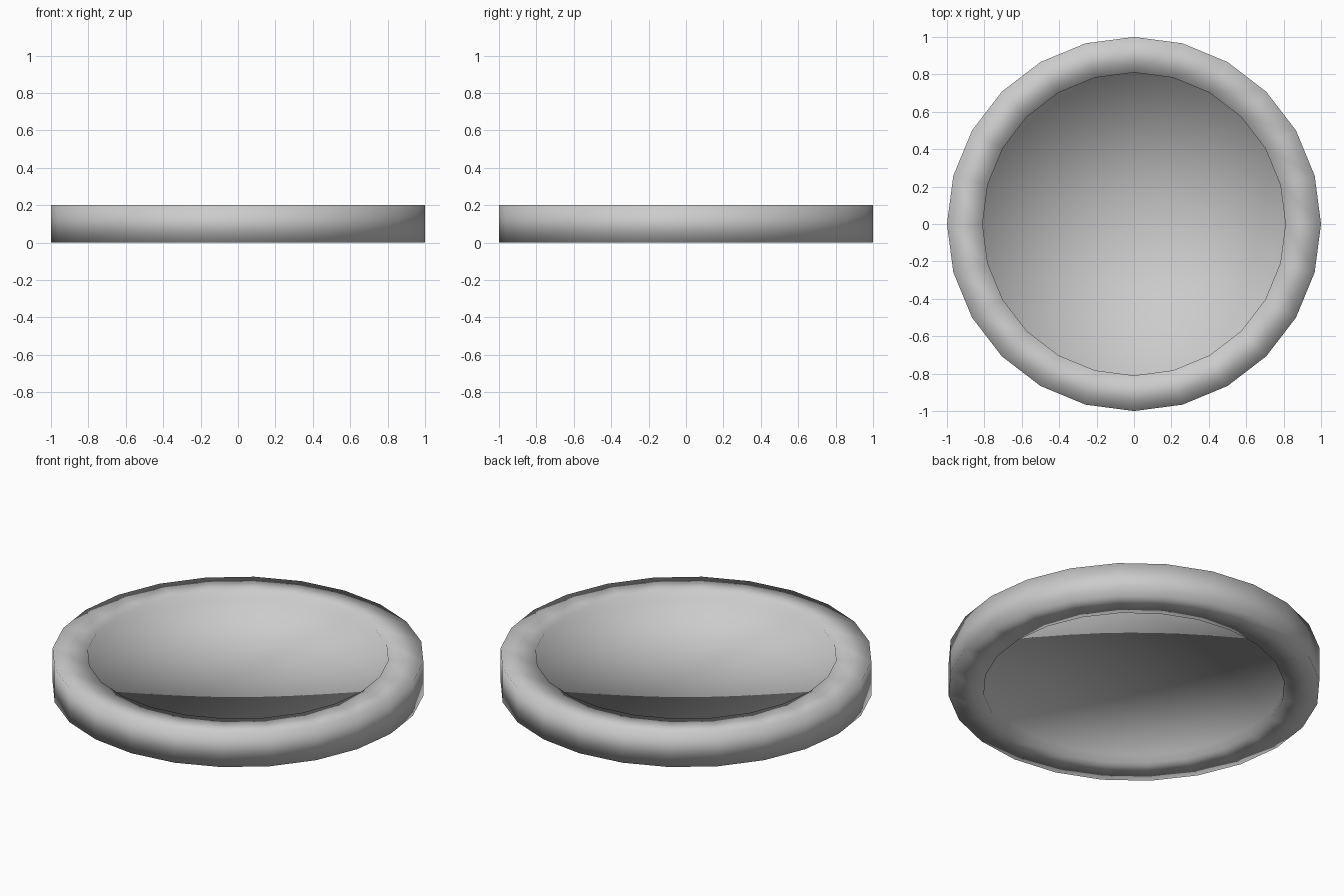
import bpy, bmesh, math

if "Cube" in bpy.data.objects:
    bpy.data.objects.remove(bpy.data.objects["Cube"])

SIDES = 24


def recessed_disc(name, profile):
    """Revolve a radius/height profile and close both ends with fan caps."""
    bm = bmesh.new()
    loops = []
    for r, z in profile:
        loops.append([bm.verts.new((r * math.cos(2 * math.pi * i / SIDES),
                                    r * math.sin(2 * math.pi * i / SIDES), z))
                      for i in range(SIDES)])
    centres = [bm.verts.new((0, 0, profile[k][1])) for k in (0, -1)]
    for i in range(SIDES):
        j = (i + 1) % SIDES
        for a, b in zip(loops, loops[1:]):
            bm.faces.new((a[i], a[j], b[j], b[i]))
        bm.faces.new((centres[0], loops[0][j], loops[0][i]))
        bm.faces.new((centres[1], loops[-1][i], loops[-1][j]))
    bmesh.ops.recalc_face_normals(bm, faces=bm.faces[:])
    for f in bm.faces:
        f.smooth = True
    mesh = bpy.data.meshes.new(name)
    bm.to_mesh(mesh)
    bm.free()
    obj = bpy.data.objects.new(name, mesh)
    bpy.context.collection.objects.link(obj)
    return obj


# Raised square rim with a floor recessed from both sides, softly shaded
recessed_disc("rimmed_disc", [
    (0.81, 0.05), (0.81, 0.0), (1.0, 0.0),
    (1.0, 0.2), (0.81, 0.2), (0.81, 0.15),
])
